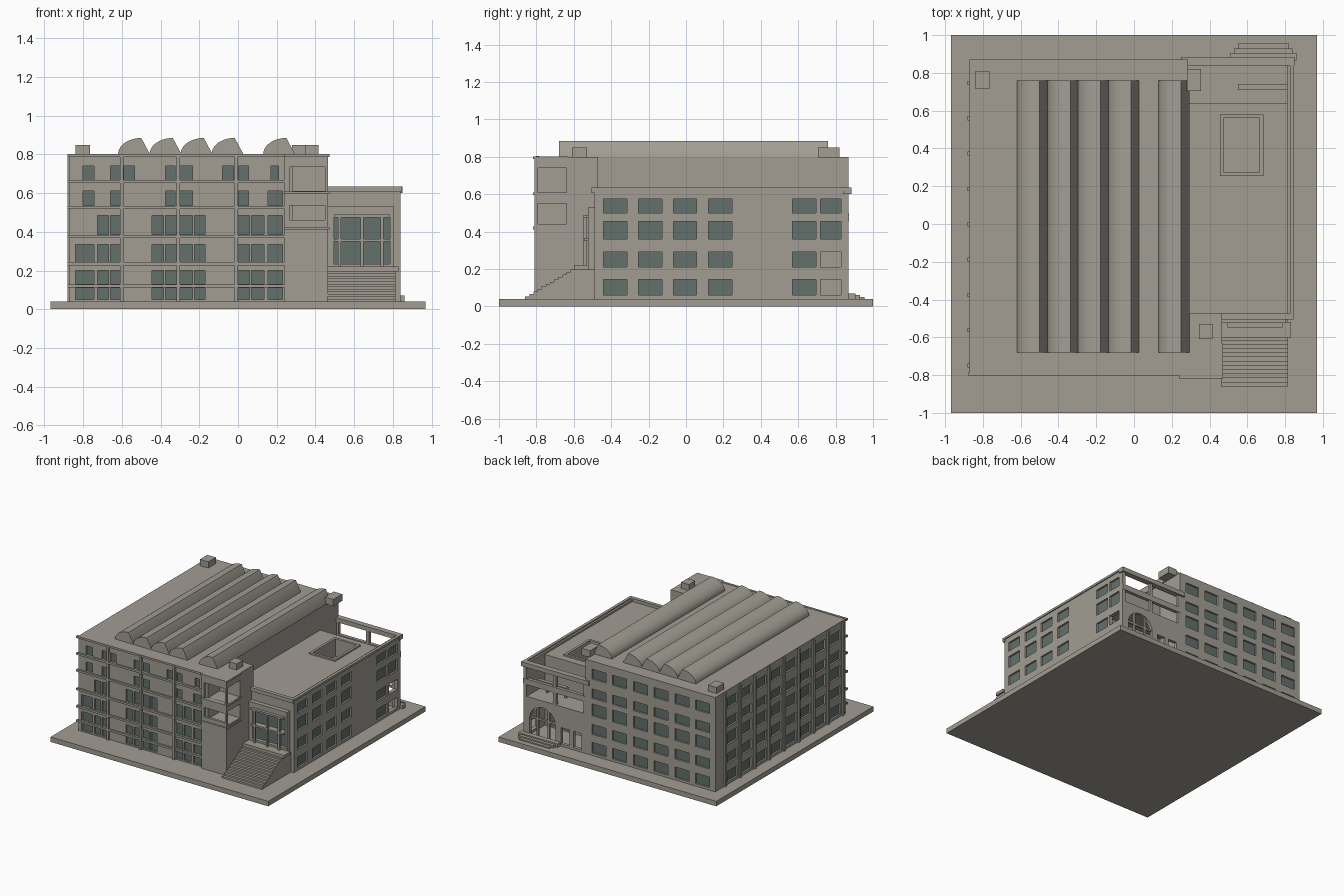
import bpy, bmesh, math
from mathutils import Matrix, Vector


def material(name, rgb):
    m = bpy.data.materials.new(name)
    m.diffuse_color = (*rgb, 1)
    return m


STONE = material("warm grey stone", (0.36, 0.34, 0.295))
GLASS = material("dark green glass", (0.125, 0.16, 0.145))


def boxes(name, items, mat=STONE):
    """One object from a list of (x0, x1, y0, y1, z0, z1) blocks."""
    bm = bmesh.new()
    for x0, x1, y0, y1, z0, z1 in items:
        mtx = Matrix.Translation(((x0 + x1) / 2, (y0 + y1) / 2, (z0 + z1) / 2))
        bmesh.ops.create_cube(bm, size=1, matrix=mtx @ Matrix.Diagonal((x1 - x0, y1 - y0, z1 - z0, 1)))
    return finish(name, bm, mat)


def extrude(name, profile, offset, place, mat=STONE):
    """Extrude a 2D profile; place maps (a, b) to a 3D point."""
    bm = bmesh.new()
    f = bm.faces.new([bm.verts.new(place(a, b)) for a, b in profile])
    r = bmesh.ops.extrude_face_region(bm, geom=[f])
    bmesh.ops.translate(bm, vec=Vector(offset), verts=[v for v in r["geom"] if isinstance(v, bmesh.types.BMVert)])
    bmesh.ops.recalc_face_normals(bm, faces=bm.faces)
    return finish(name, bm, mat)


def finish(name, bm, mat):
    me = bpy.data.meshes.new(name)
    bm.to_mesh(me)
    bm.free()
    me.materials.append(mat)
    ob = bpy.data.objects.new(name, me)
    bpy.context.collection.objects.link(ob)
    return ob


def cut(ob, cutter):
    cutter.hide_render = True
    mod = ob.modifiers.new("cut", "BOOLEAN")
    mod.operation, mod.solver, mod.object = "DIFFERENCE", "EXACT", cutter
    bpy.context.view_layer.update()
    me = bpy.data.meshes.new_from_object(ob.evaluated_get(bpy.context.evaluated_depsgraph_get()))
    ob.modifiers.clear()
    ob.data = me
    bpy.data.objects.remove(cutter)


def window_box(axis, sign, plane, u0, u1, z0, z1, d0, d1):
    """Block on a wall between depths d0 and d1 behind the wall plane."""
    a, b = sorted((plane - sign * d0, plane - sign * d1))
    return (a, b, u0, u1, z0, z1) if axis == "x" else (u0, u1, a, b, z0, z1)


DEPTH = 0.02


def glaze(name, ob, wall, openings, extra=()):
    """Cut window recesses in a wall and fit glass panes."""
    cut(ob, boxes("cutter", [window_box(*wall, *o, -0.02, DEPTH) for o in openings] + list(extra)))
    boxes(name, [window_box(*wall, *o, DEPTH - 0.006, DEPTH + 0.002) for o in openings], GLASS)


# Ground plinth
boxes("plinth", [(-0.97, 0.97, -1, 1, 0, 0.04)])

# Main block
X0, X1, Y0, Y1 = -0.87, 0.285, -0.79, 0.87
main = boxes("main_block", [(X0, X1, Y0, Y1, 0.04, 0.80)])
rows = [(0.06, 0.145), (0.21, 0.29), (0.36, 0.455), (0.50, 0.575), (0.655, 0.735)]

# Front windows, irregular from floor to floor
pair = [(-0.725, -0.67), (-0.66, -0.60), (-0.445, -0.385), (-0.375, -0.315), (-0.30, -0.235),
        (-0.225, -0.17), (0, 0.06), (0.07, 0.135), (0.155, 0.23)]
wide = [(-0.84, -0.745)] + pair
small = [(-0.80, -0.745), (-0.66, -0.61), (-0.375, -0.325), (-0.30, -0.235), (0.003, 0.055)]
top = small + [(-0.59, -0.535), (-0.08, -0.022), (0.17, 0.21)]
front = []
for z0, z1, cols in [(0.05, 0.11, wide), (0.13, 0.20, wide), (0.245, 0.335, wide), (0.385, 0.485, pair),
                     (0.535, 0.61, small + [(0.155, 0.23)]), (0.665, 0.74, top)]:
    front += [(a, b, z0, z1) for a, b in cols]
glaze("front_windows", main, ("y", -1, Y0), front)

# Regular windows at the back and left
back = [(-0.82 + i * 0.185, -0.695 + i * 0.185, *r) for i in range(6) for r in rows]
glaze("back_windows", main, ("y", 1, Y1), back)
left = [(-0.717 + i * 0.187, -0.592 + i * 0.187, *r) for i in range(8) for r in rows]
glaze("left_windows", main, ("x", -1, X0), left)

# Ledges and pilasters
boxes("front_ledges", [(-0.88, 0.26, -0.803, Y0 + 0.005, z - 0.008, z + 0.008)
                       for z in (0.12, 0.235, 0.375, 0.525, 0.66, 0.795)])
boxes("front_pilasters", [(x - 0.009, x + 0.009, -0.806, Y0 + 0.005, 0.04, 0.80) for x in (-0.6, -0.308, -0.01)])
boxes("left_pilasters", [(-0.882, X0 + 0.005, -0.76 + i * 0.187, -0.738 + i * 0.187, 0.04, 0.79) for i in range(9)])

# Curved roof lights with a steep right side
for i, x in enumerate((-0.62, -0.457, -0.297, -0.137, 0.13)):
    prof = [(x, 0.795)]
    prof += [(x + 0.12 - 0.12 * math.cos(t), 0.80 + 0.085 * math.sin(t))
             for t in [math.pi / 2 * k / 10 for k in range(11)]]
    prof += [(x + 0.163, 0.805), (x + 0.163, 0.795)]
    ob = extrude(f"roof_vault_{i}", prof, (0, 1.44, 0), lambda a, b: (a, -0.68, b))
    bpy.ops.object.select_all(action="DESELECT")
    ob.select_set(True)
    bpy.context.view_layer.objects.active = ob
    bpy.ops.object.shade_smooth_by_angle(angle=math.radians(30))

# Roof vents
boxes("roof_vents", [(-0.84, -0.765, 0.715, 0.81, 0.795, 0.85), (0.28, 0.355, 0.705, 0.82, 0.795, 0.85),
                     (0.345, 0.415, -0.61, -0.53, 0.795, 0.85)])

# Corner tower with two open loggias
tower = boxes("corner_tower", [(0.24, 0.465, -0.81, -0.47, 0.04, 0.80)])
cut(tower, boxes("cutter", [(0.265, 0.5, -0.79, -0.64, 0.44, 0.55), (0.265, 0.5, -0.79, -0.64, 0.61, 0.74)]))
cut(tower, boxes("cutter", [(0.265, 0.45, -0.83, -0.78, 0.46, 0.535), (0.265, 0.45, -0.83, -0.78, 0.605, 0.735)]))
boxes("tower_lips", [(0.238, 0.472, -0.818, -0.63, z, z + 0.014) for z in (0.412, 0.595, 0.788)])

# Right wing with sunken roof court
wing = boxes("right_wing", [(0.28, 0.812, -0.49, 0.64, 0.04, 0.61)])
cut(wing, boxes("cutter", [(0.475, 0.665, 0.275, 0.56, 0.48, 0.7)]))
boxes("court_curb", [(0.455, 0.475, 0.255, 0.58, 0.60, 0.622), (0.665, 0.685, 0.255, 0.58, 0.60, 0.622),
                     (0.475, 0.665, 0.255, 0.275, 0.60, 0.622), (0.475, 0.665, 0.56, 0.58, 0.60, 0.622)])

# Wing side wall, two openings left unglazed beside the porch
side = boxes("wing_side_wall", [(0.81, 0.84, -0.49, 0.87, 0.04, 0.625)])
panes, holes = [], []
for z0, z1 in rows[:4]:
    panes += [(y, y + 0.125, z0, z1) for y in (-0.44, -0.253, -0.068, 0.12, 0.57)]
    if z0 > 0.3:
        panes.append((0.72, 0.83, z0, z1))
    else:
        holes.append((0.79, 0.86, 0.72, 0.83, z0, z1))
glaze("side_windows", side, ("x", 1, 0.84), panes, holes)
boxes("wing_copings", [(0.825, 0.848, -0.50, 0.885, 0.618, 0.635), (0.46, 0.845, -0.505, -0.475, 0.605, 0.635)])

# Portal with large glazed bay
boxes("portal_frame", [(0.465, 0.495, -0.525, -0.485, 0.04, 0.53), (0.785, 0.805, -0.525, -0.485, 0.04, 0.53),
                       (0.495, 0.785, -0.525, -0.485, 0.485, 0.53), (0.495, 0.785, -0.525, -0.485, 0.04, 0.235)])
boxes("portal_glass", [(0.495, 0.785, -0.497, -0.489, 0.235, 0.485)], GLASS)
boxes("portal_mullions", [(x - 0.008, x + 0.008, -0.548, -0.53, 0.21, 0.485) for x in (0.525, 0.64, 0.745)]
      + [(0.495, 0.785, -0.545, -0.49, 0.35, 0.364), (0.495, 0.785, -0.548, -0.49, 0.475, 0.489)])

# Entrance landing and steps
boxes("landing", [(0.465, 0.815, -0.60, -0.485, 0.04, 0.197), (0.452, 0.83, -0.60, -0.52, 0.195, 0.22)])
N = 12
steps = [(-0.595, 0.035)]
for i in range(N):
    z = 0.197 - i * 0.157 / N
    steps += [(-0.595 - i * 0.265 / N, z), (-0.595 - (i + 1) * 0.265 / N, z)]
steps.append((-0.86, 0.035))
extrude("entrance_steps", steps, (0.355, 0, 0), lambda a, b: (0.46, a, b))

# Back porch: arched lower wall, deck and open frame above
porch = boxes("porch_wall", [(0.28, 0.812, 0.845, 0.87, 0.04, 0.36)])
arch = [(0.555, 0.03)] + [(0.67 - 0.115 * math.cos(t), 0.19 + 0.115 * math.sin(t))
                          for t in [math.pi * k / 14 for k in range(15)]] + [(0.785, 0.03)]
cut(porch, extrude("cutter", arch, (0, 0.1, 0), lambda a, b: (a, 0.80, b)))
cut(porch, boxes("cutter", [(x, x + 0.075, 0.8, 0.9, 0.06, 0.19) for x in (0.32, 0.43)]))
boxes("porch_columns", [(x - 0.008, x + 0.008, 0.85, 0.865, 0.04, 0.30) for x in (0.62, 0.72)]
      + [(0.56, 0.78, 0.85, 0.865, 0.195, 0.21)])
boxes("porch_deck", [(0.28, 0.812, 0.64, 0.85, 0.33, 0.36)])
boxes("deck_frame", [(0.25, 0.85, 0.84, 0.885, 0.60, 0.635), (0.28, 0.84, 0.845, 0.872, 0.455, 0.50),
                     (0.55, 0.575, 0.845, 0.87, 0.36, 0.60), (0.28, 0.305, 0.845, 0.87, 0.36, 0.60)])
boxes("deck_rail", [(0.55, 0.812, 0.71, 0.74, 0.42, 0.445)]
      + [(x, x + 0.015, 0.715, 0.735, 0.355, 0.43) for x in (0.555, 0.64, 0.72)])
boxes("porch_glass", [(0.555, 0.785, 0.637, 0.645, 0.05, 0.29)], GLASS)

# Back door steps
boxes("back_steps", [(0.51, 0.86, 0.865, 0.905, 0.035, 0.07), (0.53, 0.84, 0.90, 0.93, 0.035, 0.06),
                     (0.55, 0.82, 0.925, 0.955, 0.035, 0.05)])
